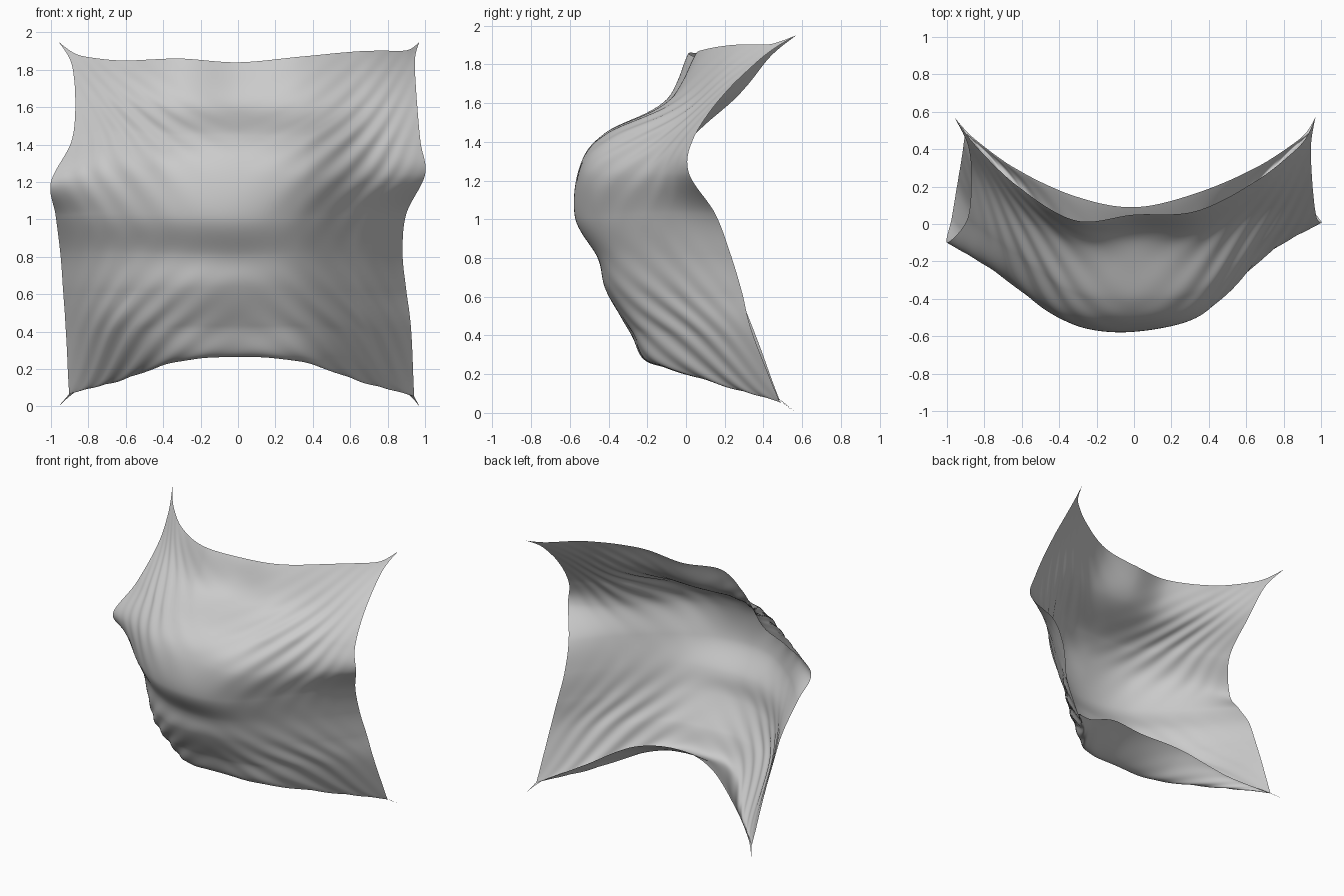
import bpy, bmesh, math

if "Cube" in bpy.data.objects:
    bpy.data.objects.remove(bpy.data.objects["Cube"])

# Vertical profiles (y, z) of the billowing sheet, bottom hem to top hem, left to right
PROFILES = [
    [(.49, .065), (.47, .10), (.36, .40), (.27, .62), (.18, .82), (.03, 1.02), (-.10, 1.2), (.03, 1.42), (.28, 1.65), (.46, 1.88)],
    [(.30, .20), (.20, .145), (-.06, .42), (-.135, .62), (-.175, .82), (-.27, 1.03), (-.265, 1.26), (-.16, 1.46), (.06, 1.65), (.21, 1.85)],
    [(.15, .37), (-.13, .24), (-.27, .43), (-.375, .63), (-.41, .81), (-.52, 1.02), (-.50, 1.28), (-.37, 1.45), (-.10, 1.615), (.02, 1.86)],
    [(.09, .41), (-.18, .265), (-.29, .43), (-.41, .64), (-.455, .80), (-.57, 1.01), (-.545, 1.28), (-.41, 1.45), (-.08, 1.61), (.05, 1.84)],
    [(.165, .37), (-.12, .24), (-.23, .43), (-.32, .63), (-.38, .81), (-.46, 1.01), (-.485, 1.25), (-.36, 1.44), (-.08, 1.615), (.07, 1.87)],
    [(.31, .19), (.21, .14), (.05, .42), (-.03, .62), (-.09, .82), (-.15, 1.03), (-.165, 1.24), (-.10, 1.43), (.07, 1.64), (.24, 1.90)],
    [(.49, .055), (.47, .09), (.34, .42), (.29, .62), (.23, .82), (.15, 1.03), (.015, 1.24), (.04, 1.42), (.20, 1.65), (.46, 1.90)],
]
# Half widths of the sheet at each row
LEFT = [.90, .905, .92, .935, .95, .975, 1.0, .89, .87, .89]
RIGHT = [.94, .94, .925, .90, .88, .90, 1.0, .975, .955, .94]
SPREAD = [-1, -.71, -.355, 0, .355, .71, 1]
N = 220


def spline(pts, t):
    """Catmull-Rom through tuples, t in 0..1."""
    n = len(pts) - 1
    i = min(int(t * n), n - 1)
    f = t * n - i
    b, c = pts[i], pts[i + 1]
    a = pts[i - 1] if i > 0 else tuple(2 * p - q for p, q in zip(b, c))
    d = pts[i + 2] if i + 2 <= n else tuple(2 * q - p for p, q in zip(b, c))
    return tuple(.5 * (2 * q + (r - p) * f + (2 * p - 5 * q + 4 * r - s) * f * f
                       + (3 * q - p - 3 * r + s) * f ** 3)
                 for p, q, r, s in zip(a, b, c, d))


def folds(a, b, freq, phase):
    """Tension folds fanning out of a corner along the diagonal."""
    s, t = (a + b) * .5, (a - b)
    fan = t / (s + .25)
    env = math.exp(-((s - .22) / .11) ** 2) * math.exp(-(fan / .42) ** 2)
    return .006 * env * math.sin(fan * freq + phase + 3 * s)


columns = [[(s * (LEFT[r] if s < 0 else RIGHT[r]), y, z) for r, (y, z) in enumerate(p)]
           for s, p in zip(SPREAD, PROFILES)]

# Smooth sheet with pinned corners drawn out to points
bm = bmesh.new()
rows = []
for j in range(N + 1):
    v = j / N
    line = [spline(c, v) for c in columns]
    row = []
    for i in range(N + 1):
        u = i / N
        x, y, z = spline(line, u)
        for cu in (0, 1):
            for cv in (0, 1):
                k = math.exp(-math.hypot(u - cu, v - cv) / .010)
                tip = columns[-cu][-cv]
                x += k * ((.97 if cu else -.96) - tip[0])
                y += k * (.57 - tip[1])
                z += k * ((1.95 if cv else .0) - tip[2])
        row.append(bm.verts.new((x, y, z)))
    rows.append(row)
for j in range(N):
    for i in range(N):
        bm.faces.new((rows[j][i], rows[j][i + 1], rows[j + 1][i + 1], rows[j + 1][i])).smooth = True

# Wrinkles along the surface normals
bm.normal_update()
moves = []
for j, row in enumerate(rows):
    for i, vert in enumerate(row):
        u, v = i / N, j / N
        h = (folds(u, v, 38, 0) + folds(1 - u, v, 34, 1)
             + folds(u, 1 - v, 38, 2) + folds(1 - u, 1 - v, 40, .5))
        moves.append((vert, vert.normal * h))
for vert, d in moves:
    vert.co += d

mesh = bpy.data.meshes.new("cloth_sheet")
bm.to_mesh(mesh)
bm.free()
bpy.context.collection.objects.link(bpy.data.objects.new("cloth_sheet", mesh))
